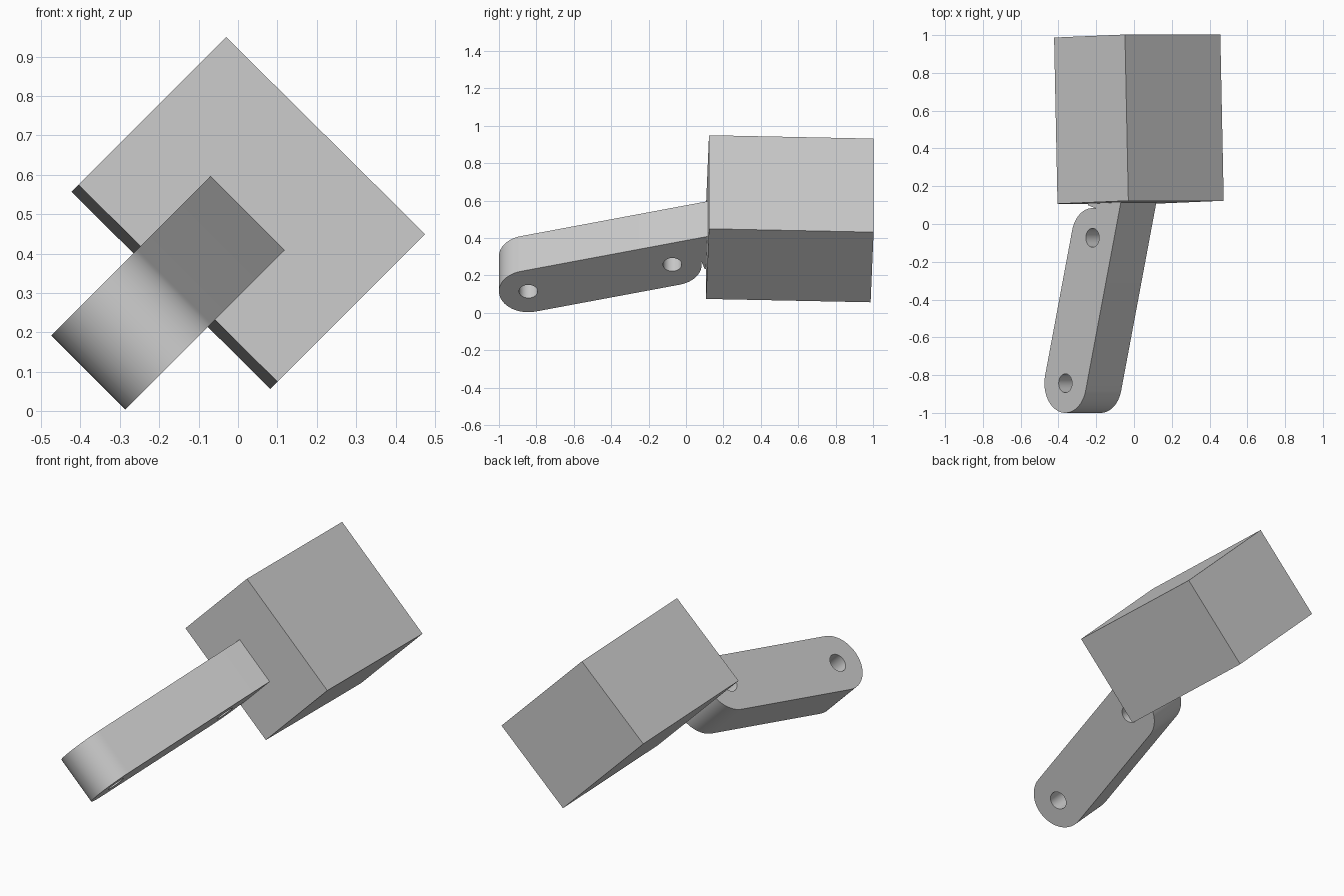
import bpy
from math import cos, sin, radians
from mathutils import Matrix, Vector

old = bpy.data.objects.get("Cube")
if old:
    bpy.data.objects.remove(old, do_unlink=True)

# One plain grey for everything
grey = bpy.data.materials.new("plain grey")
grey.use_nodes = True
colour = (0.6, 0.6, 0.6, 1)
grey.diffuse_color = colour
grey.node_tree.nodes["Principled BSDF"].inputs["Base Color"].default_value = colour


def frame(x_axis, y_axis, z_axis, origin):
    """Matrix whose columns are the given axes and origin."""
    cols = [Vector(v).to_4d() for v in (x_axis, y_axis, z_axis)]
    for c in cols:
        c.w = 0
    return Matrix(cols + [Vector(origin).to_4d()]).transposed()


def arc(centre, radius, start, end, steps=32):
    """Points on an arc, angles in degrees."""
    angles = [radians(start + (end - start) * i / steps) for i in range(steps + 1)]
    return [(centre[0] + radius * cos(a), centre[1] + radius * sin(a)) for a in angles]


# Block: a slightly tilted box standing on its edge
bpy.ops.mesh.primitive_cube_add(size=1)
block = bpy.context.object
block.name = "block"
block.data.transform(frame((0.505, 0, -0.5), (-0.018, 0.88, -0.018),
                           (0.375, 0.016, 0.375), (0.026, 0.555, 0.503)))
block.data.materials.append(grey)

# Arm: link outline with two pin holes, rounded at the front, joined to the block
TILT = 14.8
RADIUS, HOLE = 0.157, 0.05
front_pin, rear_pin = (-0.843, -0.043), (-0.073, 0.16)
outline = arc(front_pin, RADIUS, TILT + 90, TILT + 270)
outline += arc(rear_pin, RADIUS, TILT - 90, 10)
outline += [(0.1, 0.125), (0.2, 0.125), (0.2, 0.395)]
holes = [arc(pin, HOLE, 0, 348.75, 31) for pin in (front_pin, rear_pin)]

curve = bpy.data.curves.new("arm", "CURVE")
curve.dimensions = '2D'
curve.fill_mode = 'BOTH'
curve.extrude = 0.133
for loop in [outline] + holes:
    spline = curve.splines.new('POLY')
    spline.points.add(len(loop) - 1)
    for point, (u, v) in zip(spline.points, loop):
        point.co = (u, v, 0, 1)
    spline.use_cyclic_u = True

arm = bpy.data.objects.new("arm", curve)
bpy.context.collection.objects.link(arm)
bpy.ops.object.select_all(action='DESELECT')
arm.select_set(True)
bpy.context.view_layer.objects.active = arm
bpy.ops.object.convert(target='MESH')
arm = bpy.context.object
h = 0.5 ** 0.5
across = Vector((h, 0, -h))
arm.data.transform(frame((0, 1, 0), (h, 0, h), across, across * -0.338))
arm.data.materials.clear()
arm.data.materials.append(grey)
bpy.ops.object.shade_smooth_by_angle(angle=radians(30))
